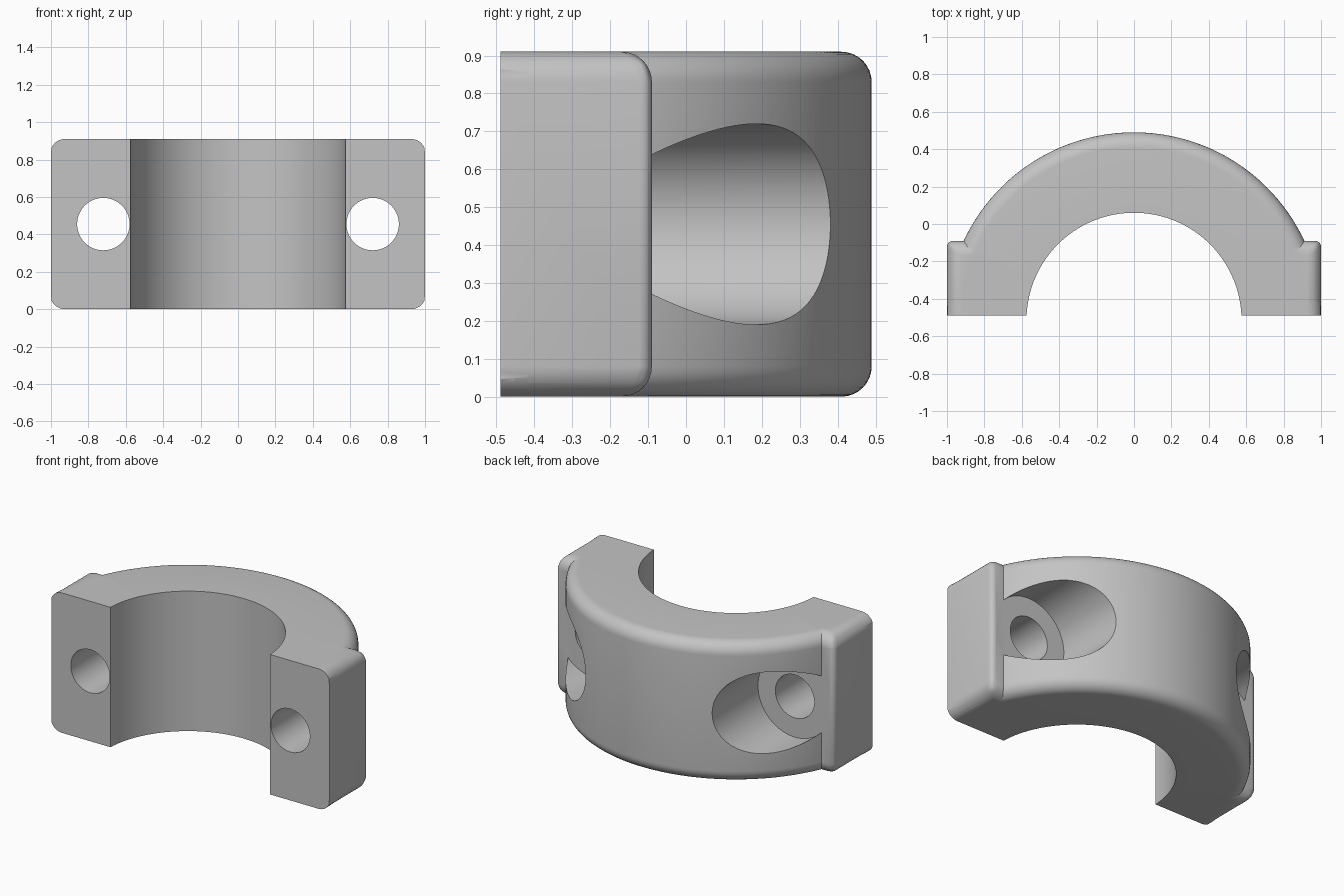
import bpy, bmesh
from math import pi, sin, cos
from mathutils import Matrix, Vector

if "Cube" in bpy.data.objects:
    bpy.data.objects.remove(bpy.data.objects["Cube"], do_unlink=True)

HEIGHT, FRONT, LEDGE = 0.91, -0.49, -0.09
AXIS_Y, INNER, OUTER, FILLET = -0.515, 0.575, 1.005, 0.08
BOLT_X = 0.72

metal = bpy.data.materials.new("plain grey")
metal.use_nodes = True
grey = (0.55, 0.55, 0.55, 1)
metal.diffuse_color = grey
metal.node_tree.nodes["Principled BSDF"].inputs["Base Color"].default_value = grey


def make_object(name, bm):
    bmesh.ops.recalc_face_normals(bm, faces=bm.faces)
    mesh = bpy.data.meshes.new(name)
    bm.to_mesh(mesh)
    bm.free()
    mesh.materials.append(metal)
    obj = bpy.data.objects.new(name, mesh)
    bpy.context.collection.objects.link(obj)
    return obj


def half_ring():
    """Rounded section spun about the bore axis, trimmed to the front and sides."""
    section = [(INNER, 0), (INNER, HEIGHT)]
    for z, start in ((HEIGHT - FILLET, pi / 2), (FILLET, 0)):
        for i in range(9):
            a = start - i * pi / 16
            section.append((OUTER - FILLET + FILLET * cos(a), z + FILLET * sin(a)))
    bm = bmesh.new()
    steps = 192
    rings = []
    for s in range(steps):
        a = 2 * pi * s / steps
        rings.append([bm.verts.new((r * cos(a), AXIS_Y + r * sin(a), z)) for r, z in section])
    n = len(section)
    for s in range(steps):
        p, q = rings[s], rings[(s + 1) % steps]
        for i in range(n):
            j = (i + 1) % n
            bm.faces.new((p[i], p[j], q[j], q[i]))
    for point, normal in (((0, FRONT, 0), (0, -1, 0)), ((0.997, 0, 0), (1, 0, 0)), ((-0.997, 0, 0), (-1, 0, 0))):
        bmesh.ops.bisect_plane(bm, geom=bm.verts[:] + bm.edges[:] + bm.faces[:],
                               plane_co=point, plane_no=normal, clear_outer=True)
        rim = [e for e in bm.edges if e.is_boundary]
        bmesh.ops.holes_fill(bm, edges=rim, sides=0)
    return make_object("clamp_body", bm)


def flange(name, side):
    """Block with wide fillets on its outer and rear edges, a narrow one upright."""
    bm = bmesh.new()
    bmesh.ops.create_cube(bm, size=1)
    bmesh.ops.scale(bm, vec=(0.2, LEDGE - FRONT, HEIGHT), verts=bm.verts)
    bmesh.ops.translate(bm, vec=(side * 0.9, (LEDGE + FRONT) / 2, HEIGHT / 2), verts=bm.verts)
    weight = bm.edges.layers.float.new("bevel_weight_edge")
    for e in bm.edges:
        mid = (e.verts[0].co + e.verts[1].co) / 2
        outer = abs(mid.x) > 0.99
        rear = mid.y > LEDGE - 0.01
        level = mid.z < 0.01 or mid.z > HEIGHT - 0.01
        if outer and rear:
            e[weight] = 0.4
        elif level and (outer or rear):
            e[weight] = 1.0
    obj = make_object(name, bm)
    bevel = obj.modifiers.new("fillet", "BEVEL")
    bevel.limit_method = "WEIGHT"
    bevel.width = FILLET
    bevel.segments = 8
    return obj


def drill(name, side, radius, y0, y1):
    bm = bmesh.new()
    place = Matrix.Translation(Vector((side * BOLT_X, (y0 + y1) / 2, HEIGHT / 2))) @ Matrix.Rotation(pi / 2, 4, "X")
    bmesh.ops.create_cone(bm, cap_ends=True, segments=96, radius1=radius, radius2=radius,
                          depth=y1 - y0, matrix=place)
    return make_object(name, bm)


def combine(target, tool, operation):
    mod = target.modifiers.new(operation.lower(), "BOOLEAN")
    mod.operation = operation
    mod.solver = "EXACT"
    mod.object = tool
    bpy.context.view_layer.update()
    bpy.context.view_layer.objects.active = target
    bpy.ops.object.modifier_apply(modifier=mod.name)
    bpy.data.objects.remove(tool, do_unlink=True)


# Clamp half: ring, two bolt flanges, then counterbores and bolt holes
body = half_ring()
for label, side in (("left", 1), ("right", -1)):
    combine(body, flange(label + "_flange", side), "UNION")
for label, side in (("left", 1), ("right", -1)):
    combine(body, drill(label + "_counterbore", side, 0.265, LEDGE, 1.0), "DIFFERENCE")
    combine(body, drill(label + "_bolt_hole", side, 0.14, -1.0, 0.5), "DIFFERENCE")

for o in bpy.context.selected_objects:
    o.select_set(False)
body.select_set(True)
bpy.context.view_layer.objects.active = body
bpy.ops.object.shade_smooth_by_angle(angle=pi / 7)
